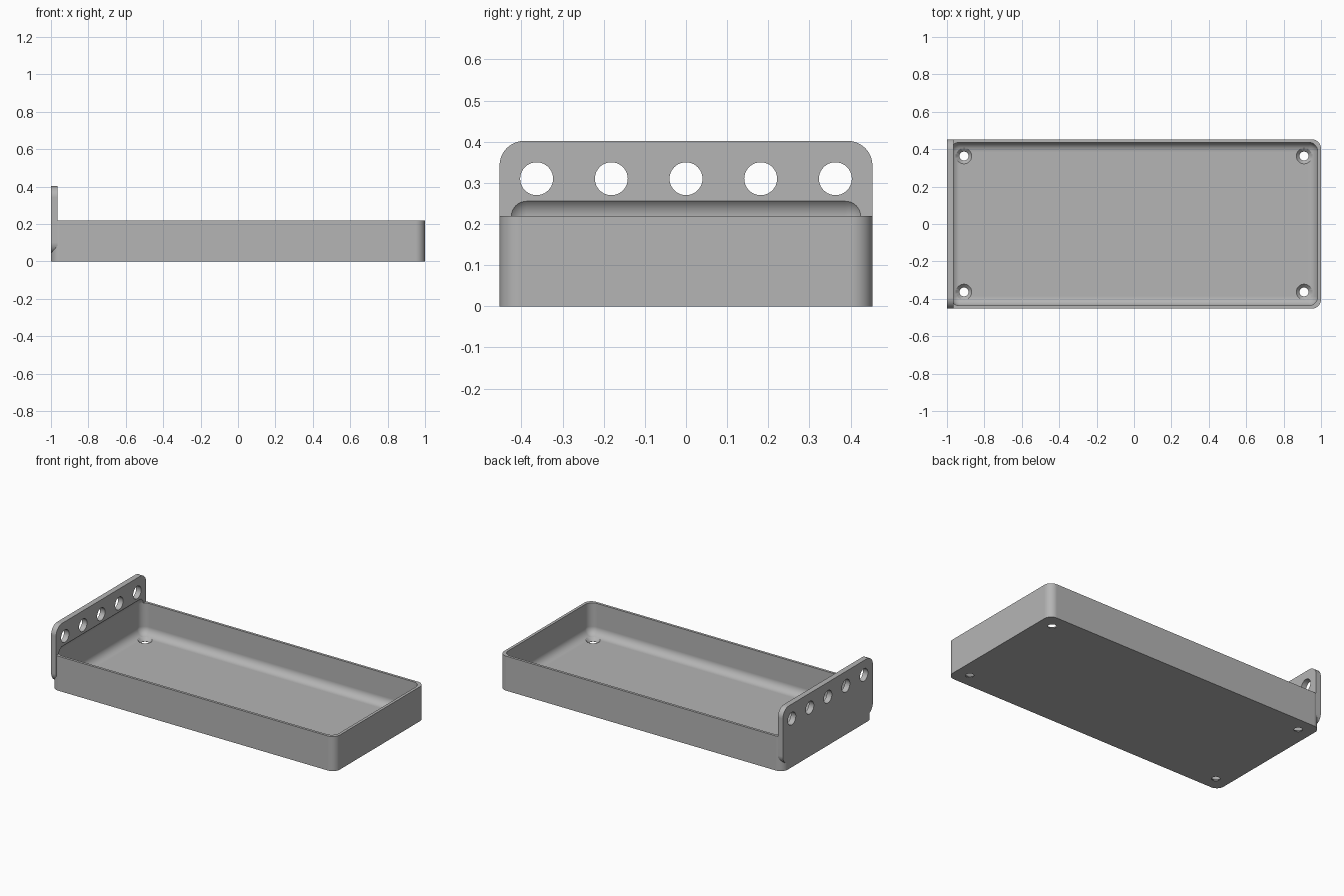
import bpy, bmesh
from math import radians, sin, cos, pi
from mathutils import Matrix

cube = bpy.data.objects.get("Cube")
if cube:
    bpy.data.objects.remove(cube, do_unlink=True)

WIDTH = 0.453          # half depth of tray and rack
TRAY_TOP = 0.22
RACK_LOW, RACK_TOP = 0.04, 0.402
FLOOR = 0.02

grey = bpy.data.materials.new("plain grey")
grey.use_nodes = True
grey.diffuse_color = (0.46, 0.46, 0.46, 1)
grey.node_tree.nodes["Principled BSDF"].inputs["Base Color"].default_value = grey.diffuse_color


def make_object(name, bm):
    bmesh.ops.recalc_face_normals(bm, faces=bm.faces)
    mesh = bpy.data.meshes.new(name)
    bm.to_mesh(mesh)
    bm.free()
    mesh.materials.append(grey)
    obj = bpy.data.objects.new(name, mesh)
    bpy.context.collection.objects.link(obj)
    return obj


def rounded_slab(name, half_a, half_b, radius, place, depth, steps=12):
    """Rounded rectangle extruded by depth; place maps (a, b, d) to a point."""
    bm = bmesh.new()
    outline = []
    for corner, (sa, sb) in enumerate([(1, 1), (-1, 1), (-1, -1), (1, -1)]):
        for i in range(steps + 1):
            t = (corner + i / steps) * pi / 2
            outline.append((sa * (half_a - radius) + radius * cos(t),
                            sb * (half_b - radius) + radius * sin(t)))
    low = [bm.verts.new(place(a, b, 0)) for a, b in outline]
    high = [bm.verts.new(place(a, b, depth)) for a, b in outline]
    bm.faces.new(low)
    bm.faces.new(high)
    for i in range(len(low)):
        j = (i + 1) % len(low)
        bm.faces.new((low[i], low[j], high[j], high[i]))
    return make_object(name, bm)


def cone(bm, r_low, r_high, height, matrix):
    bmesh.ops.create_cone(bm, cap_ends=True, segments=40, radius1=r_low,
                          radius2=r_high, depth=height, matrix=matrix)


def combine(target, other, operation):
    mod = target.modifiers.new(operation, 'BOOLEAN')
    mod.operation, mod.object, mod.solver = operation, other, 'EXACT'
    bpy.context.view_layer.objects.active = target
    bpy.ops.object.modifier_apply(modifier=mod.name)
    bpy.data.objects.remove(other, do_unlink=True)


# Tray block and upright rack plate at its right end
tray = rounded_slab("tray_with_rack", 1, WIDTH, 0.05,
                    lambda a, b, d: (a, b, d), TRAY_TOP)
mid = (RACK_LOW + RACK_TOP) / 2
rack = rounded_slab("rack_plate", WIDTH, (RACK_TOP - RACK_LOW) / 2, 0.06,
                    lambda a, b, d: (d - 1, a, mid + b), 0.035)
combine(tray, rack, 'UNION')

# Soft-edged cavity, which also scoops into the rack plate
bm = bmesh.new()
bmesh.ops.create_cube(bm, size=1, matrix=Matrix.Translation((0, 0, FLOOR + 0.124))
                      @ Matrix.Diagonal((1.964, 0.874, 0.248, 1)))
bmesh.ops.bevel(bm, geom=bm.edges[:], offset=0.05, segments=10, profile=0.5,
                affect='EDGES')
combine(tray, make_object("cavity_cutter", bm), 'DIFFERENCE')

# Row of five round holes through the rack
bm = bmesh.new()
for i in range(-2, 3):
    cone(bm, 0.04, 0.04, 0.2, Matrix.Translation((-1, i * 0.1815, 0.31))
         @ Matrix.Rotation(pi / 2, 4, 'Y'))
combine(tray, make_object("rack_hole_cutter", bm), 'DIFFERENCE')

# Countersunk screw holes in the floor
for r_low, r_high, z, height in [(0.024, 0.024, 0, 0.1), (0.022, 0.046, 0.0125, 0.025)]:
    bm = bmesh.new()
    for x in (-0.909, 0.909):
        for y in (-0.363, 0.363):
            cone(bm, r_low, r_high, height, Matrix.Translation((x, y, z)))
    combine(tray, make_object("screw_hole_cutter", bm), 'DIFFERENCE')

# Smooth fillets with crisp edges
bpy.ops.object.select_all(action='DESELECT')
tray.select_set(True)
bpy.context.view_layer.objects.active = tray
bpy.ops.object.shade_smooth_by_angle(angle=radians(25))
normals = tray.modifiers.new("flat_face_normals", 'WEIGHTED_NORMAL')
normals.keep_sharp = True
